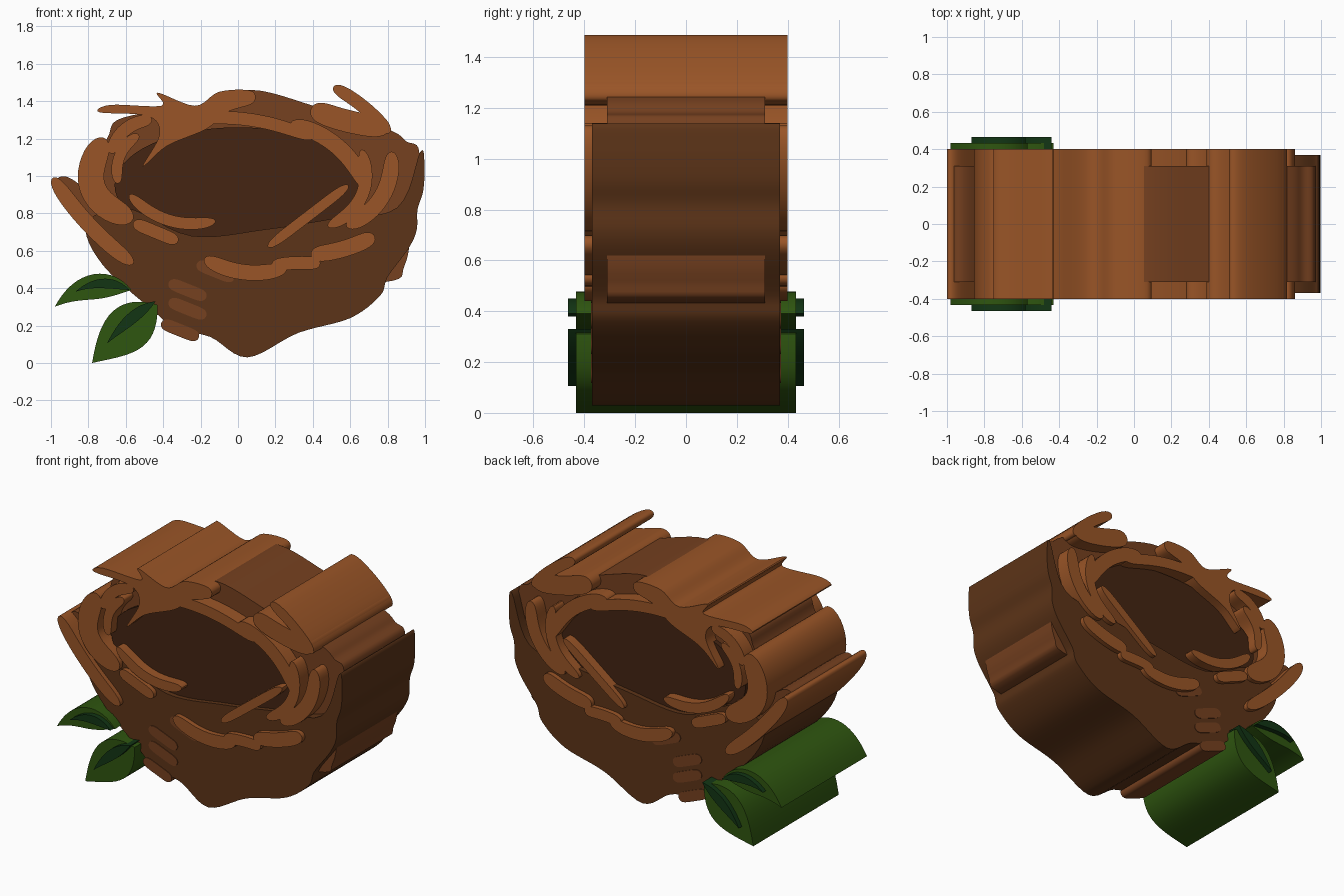
import bpy, bmesh, math
from mathutils import Vector

if "Cube" in bpy.data.objects:
    bpy.data.objects.remove(bpy.data.objects["Cube"])


def material(name, rgb):
    m = bpy.data.materials.new(name)
    m.diffuse_color = (*rgb, 1)
    m.use_nodes = True
    m.node_tree.nodes["Principled BSDF"].inputs["Base Color"].default_value = m.diffuse_color
    return m


LIGHT = material("light_wood", (0.32, 0.09, 0.020))
MID = material("mid_wood", (0.18, 0.052, 0.014))
BODY = material("dark_wood", (0.108, 0.034, 0.009))
DARK = material("hollow", (0.058, 0.018, 0.006))
LEAF = material("leaf_green", (0.028, 0.092, 0.005))
VEIN = material("vein_green", (0.006, 0.036, 0.007))

# Every part is a flat layer; each colour stands one step prouder
LAYER = {MID: 0.31, DARK: 0.34, BODY: 0.37, LIGHT: 0.40, LEAF: 0.433, VEIN: 0.465}


def slab(name, outline, mat, half=None):
    """Extrude a front outline symmetrically through y."""
    half = half or LAYER[mat]
    bm = bmesh.new()
    f = bm.faces.new([bm.verts.new((q[0], -half, q[1])) for q in outline])
    r = bmesh.ops.extrude_face_region(bm, geom=[f])
    bmesh.ops.translate(bm, vec=(0, 2 * half, 0),
                        verts=[v for v in r["geom"] if isinstance(v, bmesh.types.BMVert)])
    bmesh.ops.recalc_face_normals(bm, faces=bm.faces)
    me = bpy.data.meshes.new(name)
    bm.to_mesh(me)
    bm.free()
    me.materials.append(mat)
    ob = bpy.data.objects.new(name, me)
    bpy.context.collection.objects.link(ob)
    bpy.ops.object.select_all(action='DESELECT')
    ob.select_set(True)
    bpy.context.view_layer.objects.active = ob
    bpy.ops.object.shade_smooth_by_angle(angle=math.radians(35))


def blob(name, pts, mat, steps=6):
    """Slab with a smooth closed outline through the points."""
    p = [Vector(q) for q in pts]
    n, out = len(p), []
    for i in range(n):
        a, b, c, d = (p[(i + k) % n] for k in (-1, 0, 1, 2))
        for s in range(steps):
            t = s / steps
            out.append(0.5 * (2 * b + (c - a) * t + (2 * a - 5 * b + 4 * c - d) * t * t
                              + (3 * b - a - 3 * c + d) * t ** 3))
    slab(name, out, mat)


def sweep(name, x0, z0, x1, z1, bulge, w, mat, width, half=None, n=24):
    """Bowed stroke between two points; width(s) shapes it for s in -1..1."""
    a, b = Vector((x0, z0)), Vector((x1, z1))
    d = (b - a).normalized()
    side = Vector((-d.y, d.x))
    left, right = [], []
    for i in range(n + 1):
        s = -math.cos(math.pi * i / n)
        c = a.lerp(b, (s + 1) / 2) + side * bulge * (1 - s * s)
        tangent = ((b - a) / 2 - side * 2 * s * bulge).normalized()
        off = Vector((-tangent.y, tangent.x)) * w * width(s)
        left.append(c + off)
        right.append(c - off)
    slab(name, left + right[-2:0:-1], mat, half)


def rounded(s):
    return max(0, 1 - s ** 6) ** 0.5


def pointed(s):
    return (1 - s * s) * (1 + 0.35 * s)


# Back wall of the nest
blob("nest_back", [(-.78, .7), (-.82, 1.0), (-.70, 1.2), (-.62, 1.31), (-.2, 1.38), (.07, 1.46),
                   (.42, 1.37), (.8, 1.25), (.90, 1.185), (.97, 1.12), (.93, .75), (.89, .52),
                   (.77, .43), (0, .4)], MID)

# Dark hollow, an oval
slab("hollow", [(.66 * math.cos(k * math.pi / 32), .95 + .31 * math.sin(k * math.pi / 32))
                for k in range(64)], DARK)

# Front bowl: lumpy underside, then the front rim
blob("bowl", [(-.81, .74), (-.72, .52), (-.42, .25), (-.34, .18), (-.15, .14), (.05, .03),
              (.32, .16), (.6, .24), (.76, .36), (.80, .46), (.91, .61), (.955, .71), (.96, .82),
              (.99, .92), (.997, 1.05), (.975, 1.13), (.85, .83), (.5, .77), (.15, .715),
              (-.25, .68), (-.6, .83)], BODY)

# Large twig bundle at the top left
blob("top_bundle", [(-.51, 1.05), (-.42, 1.22), (-.48, 1.32), (-.74, 1.34), (-.68, 1.38),
                    (-.41, 1.375), (-.43, 1.445), (-.23, 1.375), (-.10, 1.45), (.07, 1.455),
                    (.08, 1.39), (-.06, 1.34), (-.17, 1.25), (-.38, 1.16)], LIGHT)

# Light twigs: start, end, bow, half width
left_twigs = [
    (-.71, 1.20, -.56, .77, -.15, .07),
    (-.46, 1.30, -.68, 1.12, -.05, .035),
    (-.53, 1.22, -.64, .96, -.05, .03),
    (-.99, .99, -.56, .53, -.03, .042),
    (-.58, .90, -.12, .76, -.07, .032),
    (-.56, .75, -.32, .65, 0, .035),
    (-.27, 1.30, .40, 1.20, .05, .035),
    (-.18, .56, .26, .51, -.05, .042),
]
right_twigs = [
    (.16, .62, .59, .95, 0, .028),
    (.18, .52, .44, .53, .01, .035),
    (.39, .58, .73, .68, -.02, .045),
    (.58, .73, .82, 1.13, -.08, .045),
    (.48, .73, .66, 1.14, -.10, .035),
    (.28, 1.28, .69, .93, .07, .045),
    (.51, 1.475, .81, 1.23, .02, .035),
    (.39, 1.36, .81, 1.26, -.02, .06),
]
for label, twigs in (("left", left_twigs), ("right", right_twigs)):
    for i, t in enumerate(twigs):
        sweep(f"{label}_twig_{i + 1}", *t, LIGHT, rounded)

# Darker twigs lying almost flush on the lower left of the bowl, and one behind the long twig
for i, (x, z) in enumerate([(-.22, .53), (-.37, .43), (-.37, .33), (-.41, .215)]):
    sweep(f"dark_twig_{i + 1}", x, z, x + .2, z - .08, 0, .033, MID, rounded, 0.374)
sweep("back_left_twig", -.97, .98, -.70, .72, .02, .05, MID, rounded)

# Two leaves with veins
for name, leaf, vein in (
        ("upper", (-.98, .30, -.57, .39, .06, .065), (-.87, .38, -.58, .39, .04, .025)),
        ("lower", (-.78, 0, -.43, .31, .01, .12), (-.70, .105, -.44, .33, .015, .03))):
    sweep(name + "_leaf", *leaf, LEAF, pointed)
    sweep(name + "_vein", *vein, VEIN, pointed)
